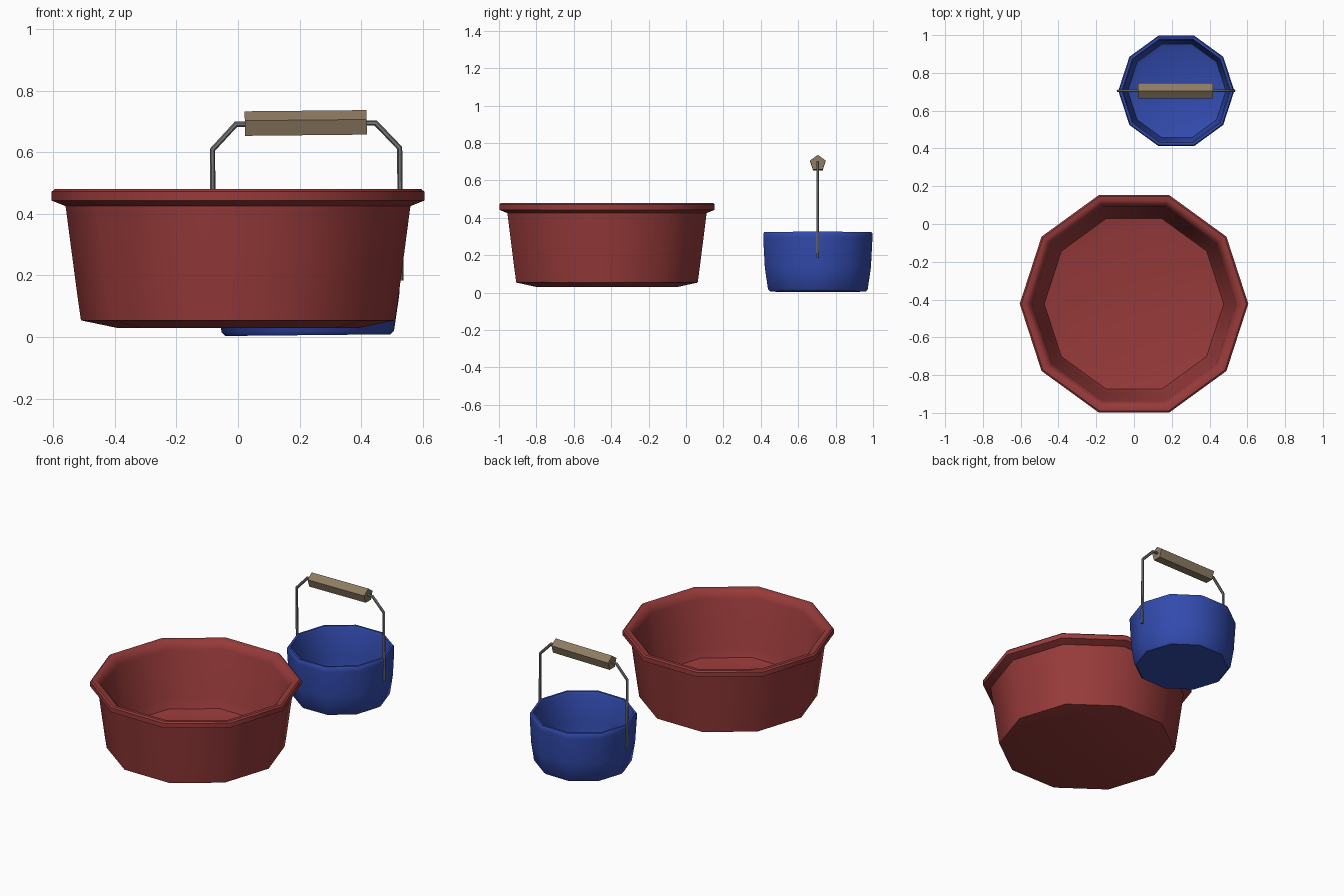
import bpy, bmesh, math
from mathutils import Vector, Matrix

if "Cube" in bpy.data.objects:
    bpy.data.objects.remove(bpy.data.objects["Cube"])


def mat(name, col):
    m = bpy.data.materials.new(name)
    m.diffuse_color = (*col, 1)
    m.use_nodes = True
    m.node_tree.nodes["Principled BSDF"].inputs["Base Color"].default_value = m.diffuse_color
    return m


RED = mat("red plastic", (0.31, 0.042, 0.042))
BLUE = mat("blue plastic", (0.032, 0.07, 0.42))
WIRE = mat("grey wire", (0.18, 0.18, 0.18))
WOOD = mat("tan grip", (0.27, 0.2, 0.125))


def finish(name, bm, material, matrix, angle):
    bmesh.ops.recalc_face_normals(bm, faces=bm.faces)
    me = bpy.data.meshes.new(name)
    bm.to_mesh(me)
    bm.free()
    me.materials.append(material)
    ob = bpy.data.objects.new(name, me)
    ob.matrix_world = matrix
    bpy.context.collection.objects.link(ob)
    bpy.ops.object.select_all(action='DESELECT')
    ob.select_set(True)
    bpy.context.view_layer.objects.active = ob
    bpy.ops.object.shade_smooth_by_angle(angle=math.radians(angle))
    return ob


def bridge(bm, rings):
    for a, b in zip(rings, rings[1:]):
        n = len(a)
        for i in range(n):
            bm.faces.new((a[i], a[(i + 1) % n], b[(i + 1) % n], b[i]))
    bm.faces.new(rings[0])
    bm.faces.new(rings[-1])


def lathe(name, profile, material, matrix, sides=10):
    """Closed vessel: profile runs from outer base, over the rim, to inner floor."""
    bm = bmesh.new()
    rings = [[bm.verts.new((r * math.cos(2 * math.pi * i / sides),
                            r * math.sin(2 * math.pi * i / sides), z))
              for i in range(sides)] for r, z in profile]
    bridge(bm, rings)
    finish(name, bm, material, matrix, 42)


def tube(name, path, radius, sides, material, matrix, angle):
    """Tube through a path lying in the local xz plane."""
    pts = [Vector((x, 0, z)) for x, z in path]
    bm = bmesh.new()
    rings = []
    for i, p in enumerate(pts):
        d1 = (p - pts[max(i - 1, 0)]).normalized()
        d2 = (pts[min(i + 1, len(pts) - 1)] - p).normalized()
        t = (d1 + d2).normalized()
        side = Vector((-t.z, 0, t.x))
        k = 1 / max(t.dot(d2 if d2.length else d1), 0.5)
        rings.append([bm.verts.new(p + side * radius * k * math.cos(a)
                                   + Vector((0, radius * math.sin(a), 0)))
                      for a in (2 * math.pi * j / sides for j in range(sides))])
    bridge(bm, rings)
    finish(name, bm, material, matrix, angle)


# Large red tub with flared rim
lathe("red_tub",
      [(0.395, 0.03), (0.51, 0.054), (0.522, 0.137), (0.56, 0.425),
       (0.605, 0.443), (0.605, 0.472), (0.596, 0.48), (0.575, 0.48),
       (0.555, 0.468), (0.54, 0.43), (0.495, 0.14), (0.475, 0.085), (0.39, 0.07)],
      RED, Matrix.Translation((0, -0.4225, 0)))

# Small blue bucket, leaning slightly
place = Matrix.Translation((0.227, 0.705, 0.003)) @ Matrix.Rotation(-0.01, 4, 'Y')
lathe("blue_bucket",
      [(0.268, 0.003), (0.28, 0.015), (0.298, 0.13), (0.307, 0.29),
       (0.307, 0.312), (0.301, 0.32), (0.288, 0.32), (0.281, 0.305),
       (0.272, 0.13), (0.26, 0.04), (0.24, 0.03)],
      BLUE, place)

# Wire handle and its grip
half = [(0.304, 0.178), (0.304, 0.608), (0.227, 0.69)]
tube("bucket_handle", [(-x, z) for x, z in half] + half[::-1], 0.0085, 6, WIRE, place, 45)
tube("handle_grip", [(-0.198, 0.688), (0.198, 0.688)], 0.044, 5, WOOD, place, 30)
